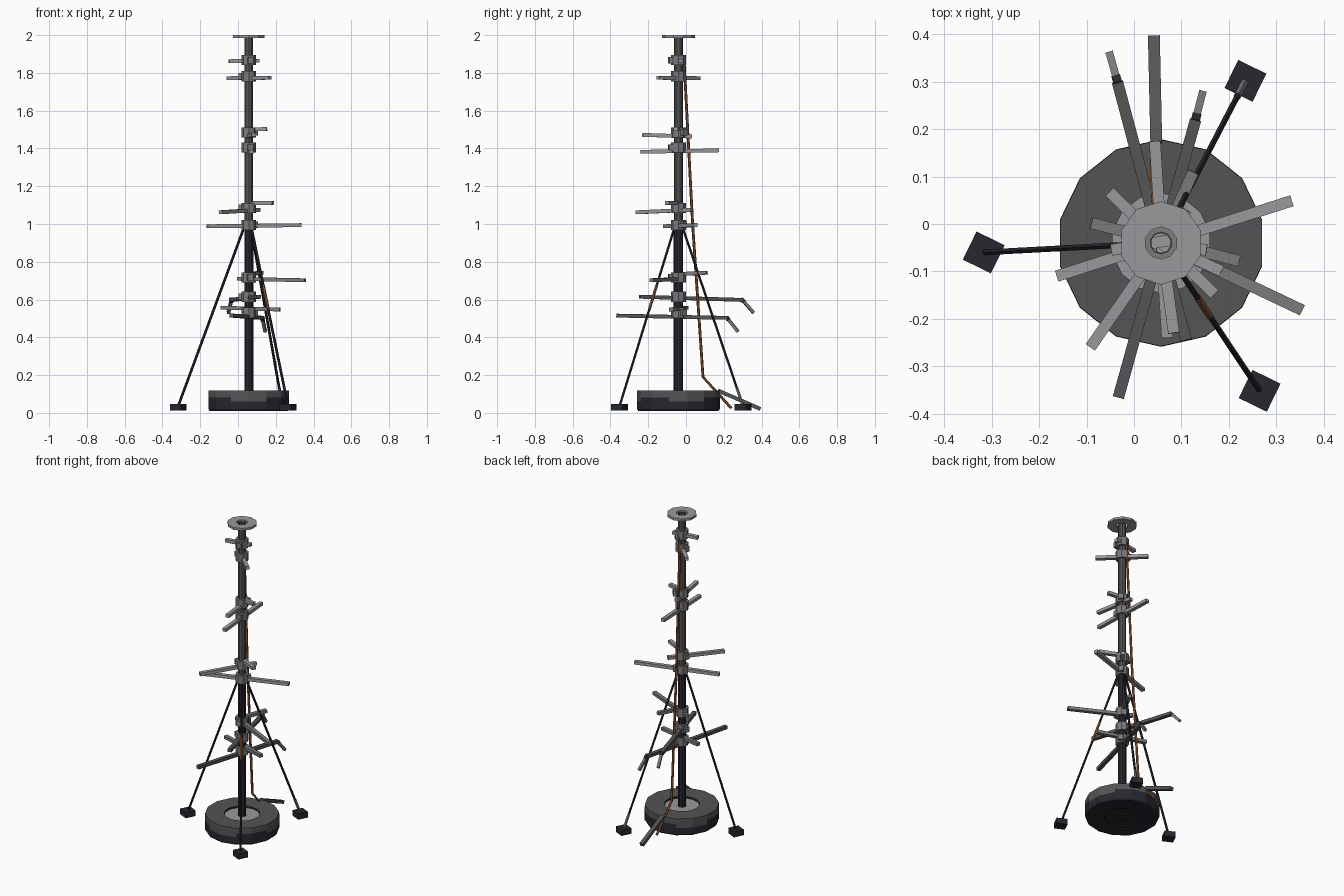
import bpy, bmesh, math
from mathutils import Vector, Matrix

if "Cube" in bpy.data.objects:
    bpy.data.objects.remove(bpy.data.objects["Cube"])

CX, CY = 0.057, -0.04   # mast axis


def mat(name, col):
    m = bpy.data.materials.new(name)
    m.diffuse_color = (*col, 1)
    m.use_nodes = True
    m.node_tree.nodes["Principled BSDF"].inputs["Base Color"].default_value = m.diffuse_color
    return m


LIGHT = mat("light steel", (0.32, 0.32, 0.335))
STEEL = mat("clamp steel", (0.2, 0.2, 0.207))
MID = mat("dull steel", (0.09, 0.09, 0.093))
GREY = mat("dusty grey", (0.088, 0.088, 0.092))
DARK = mat("dark rubber", (0.02, 0.02, 0.029))
RUST = mat("rusty brown", (0.27, 0.105, 0.04))


def finish(name, bm, *mats, rule=None):
    bmesh.ops.recalc_face_normals(bm, faces=bm.faces)
    me = bpy.data.meshes.new(name)
    if rule:
        for f in bm.faces:
            f.material_index = rule(f)
    bm.to_mesh(me)
    bm.free()
    for m in mats:
        me.materials.append(m)
    ob = bpy.data.objects.new(name, me)
    bpy.context.collection.objects.link(ob)
    return ob


def lathe(name, profile, n, *mats, rule=None):
    """Spin a closed (radius, z) profile round the mast axis."""
    bm = bmesh.new()
    rings = []
    for i in range(n):
        a = math.pi / 2 + 2 * math.pi * i / n
        rings.append([bm.verts.new((CX + r * math.cos(a), CY + r * math.sin(a), z))
                      for r, z in profile])
    k = len(profile)
    for i in range(n):
        p, q = rings[i], rings[(i + 1) % n]
        for j in range(k):
            bm.faces.new((p[j], q[j], q[(j + 1) % k], p[(j + 1) % k]))
    bmesh.ops.remove_doubles(bm, verts=bm.verts, dist=1e-5)
    return finish(name, bm, *mats, rule=rule)


def tube(name, r0, r1, z0, z1, n, m):
    return lathe(name, [(r0, z0), (r1, z0), (r1, z1), (r0, z1)], n, m)


def bar(name, pts, w, h, m, sides=4):
    """Sweep a rectangle (or round section) along a path of points."""
    pts = [Vector(p) for p in pts]
    bm = bmesh.new()
    rings = []
    for i, p in enumerate(pts):
        d = (pts[min(i + 1, len(pts) - 1)] - pts[max(i - 1, 0)]).normalized()
        s = d.cross(Vector((0, 0, 1))).normalized()
        u = s.cross(d)
        f = math.sqrt(2) if sides == 4 else 1
        ang = [math.pi / sides + 2 * math.pi * k / sides for k in range(sides)]
        rings.append([bm.verts.new(p + s * math.cos(a) * w / 2 * f + u * math.sin(a) * h / 2 * f)
                      for a in ang])
    for a, b in zip(rings, rings[1:]):
        for k in range(sides):
            bm.faces.new((a[k], a[(k + 1) % sides], b[(k + 1) % sides], b[k]))
    bm.faces.new(rings[0])
    bm.faces.new(rings[-1])
    return finish(name, bm, m)


def box(name, loc, size, rot, m):
    bm = bmesh.new()
    bmesh.ops.create_cube(bm, size=1, matrix=Matrix.Translation(loc)
                          @ Matrix.Rotation(rot, 4, 'Z') @ Matrix.Diagonal((*size, 1)))
    return finish(name, bm, m)


def tyre_colour(f):
    """Dust on top and in uneven patches on the upper side wall."""
    c = f.calc_center_median()
    if c.z > 0.11:
        return 0
    patch = math.sin(3 * math.atan2(c.y - CY, c.x - CX) + 0.5)
    return 0 if c.z > 0.09 or (c.z > 0.065 and patch > 0.1) else 1


# Weighted wheel base
lathe("wheel_tyre", [(0.105, 0.117), (0.218, 0.119), (0.219, 0.1), (0.219, 0.082),
                     (0.219, 0.06), (0.219, 0.02), (0.212, 0.01), (0.105, 0.012)], 14, GREY, DARK,
      rule=tyre_colour)
lathe("wheel_hub", [(0, 0.02), (0.105, 0.02), (0.105, 0.105), (0, 0.105)], 14, LIGHT, DARK,
      rule=lambda f: 0 if f.calc_center_median().z > 0.1 else 1)
lathe("hub_cap", [(0, 0.012), (0.04, 0.012), (0.04, 0.03), (0, 0.03)], 10, DARK)

# Hollow mast in two tubes, with a flat ring on top
tube("lower_mast", 0.021, 0.025, 0.1, 1.0, 10, DARK)
tube("upper_mast", 0.021, 0.024, 0.99, 1.995, 10, MID)
tube("top_ring", 0.034, 0.088, 1.985, 2.0, 10, LIGHT)

# Clamped branch arms: end points and colour
arms = [
    ([(-0.033, -0.366, 0.515), (0.13, 0.22, 0.503)], MID),
    ([(-0.09, 0.002, 0.557), (0.222, -0.078, 0.547)], STEEL),
    ([(0.11, -0.245, 0.615), (-0.035, 0.30, 0.598)], MID),
    ([(0.0, -0.013, 0.71), (0.355, -0.182, 0.702)], STEEL),
    ([(CX, CY, 0.735), (0.125, 0.11, 0.742)], STEEL),
    ([(-0.163, -0.11, 0.988), (0.333, 0.049, 0.994)], LIGHT),
    ([(-0.092, -0.26, 1.062), (0.11, 0.03, 1.075)], LIGHT),
    ([(CX, CY, 1.11), (0.185, -0.10, 1.112)], LIGHT),
    ([(0.07, -0.24, 1.382), (0.044, 0.175, 1.39)], LIGHT),
    ([(0.084, -0.23, 1.472), (0.048, 0.03, 1.463)], LIGHT),
    ([(CX, CY, 1.5), (0.153, -0.055, 1.503)], LIGHT),
    ([(-0.052, 0.068, 1.772), (0.17, -0.148, 1.774)], LIGHT),
    ([(-0.048, -0.055, 1.862), (0.113, -0.028, 1.864)], LIGHT),
]
for i, (path, m) in enumerate(arms):
    bar(f"branch_arm_{i + 1}", path, 0.024, 0.02, m)

# Drooping tips on the two longest arms, with dark joints
for name, a, b in (("low", (0.128, 0.213, 0.508), (0.144, 0.275, 0.43)),
                   ("high", (-0.033, 0.293, 0.604), (-0.051, 0.358, 0.53))):
    a, b = Vector(a), Vector(b)
    bar(f"bent_tip_{name}", [a, b], 0.016, 0.016, STEEL)
    bar(f"tip_joint_{name}", [a, a.lerp(b, 0.22)], 0.019, 0.019, DARK)

# Collars that hold the arms, each with a bolt block
for i, z in enumerate((0.53, 0.615, 0.717, 0.995, 1.085, 1.405, 1.485, 1.782, 1.868)):
    tube(f"collar_{i + 1}", 0.022, 0.039, z - 0.027, z + 0.027, 8, STEEL)
    a = 0.7 + i * 2.1
    box(f"collar_bolt_{i + 1}", (CX + 0.042 * math.cos(a), CY + 0.042 * math.sin(a), z),
        (0.022, 0.03, 0.034), a, STEEL)

# Three guy rods running down to anchor blocks
for i, (x, y) in enumerate(((-0.317, -0.06), (0.235, 0.302), (0.265, -0.352))):
    foot = Vector((x, y, 0.035))
    d = Vector((x - CX, y - CY, 0)).normalized()
    top = Vector((CX, CY, 0.99)) + d * 0.022
    bar(f"guy_rod_{i + 1}", [top, foot], 0.014, 0.014, DARK, 6)
    box(f"anchor_block_{i + 1}", (x, y, 0.03), (0.066, 0.066, 0.036), math.radians(-26), DARK)
    if i == 1:
        bar("rod_end_sleeve", [top.lerp(foot, 0.9), foot], 0.017, 0.017, STEEL, 6)
    if i == 2:
        bar("rod_rust_band", [top.lerp(foot, 0.33), top.lerp(foot, 0.46)], 0.017, 0.017, RUST, 6)

# Cable hanging along the mast, and the plank leaning on the wheel
bar("hanging_cable", [(0.05, -0.01, 1.86), (0.045, 0.035, 1.0), (0.04, 0.09, 0.19),
                      (0.042, 0.24, 0.025)], 0.015, 0.015, RUST, 6)
bar("leaning_plank", [(0.047, 0.17, 0.118), (0.042, 0.394, 0.021)], 0.025, 0.02, MID)
